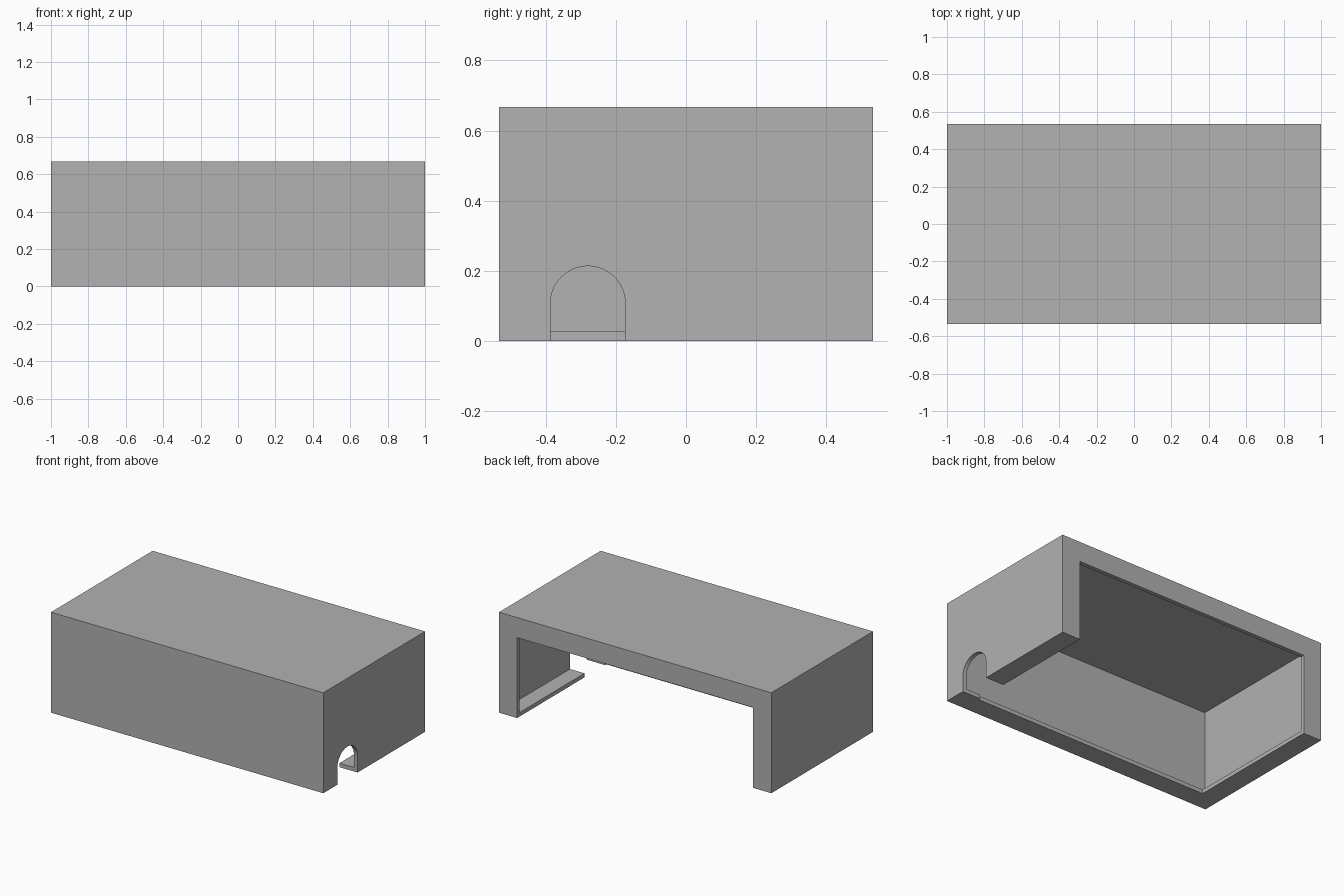
import bpy
import bmesh
import math

cube = bpy.data.objects.get("Cube")
if cube:
    bpy.data.objects.remove(cube, do_unlink=True)

# Main dimensions
LENGTH, DEPTH, HEIGHT = 2.0, 1.0667, 0.6667
WALL = 0.0267    # shell thickness
LIP = 0.1333     # width of the rim around the openings
ARCH_R, ARCH_Y = 0.1067, -0.28

grey = bpy.data.materials.new("plain grey")
grey.use_nodes = True
COLOUR = (0.445, 0.445, 0.445, 1.0)
grey.diffuse_color = COLOUR
grey.node_tree.nodes["Principled BSDF"].inputs["Base Color"].default_value = COLOUR


def prism(name, profile, x0, x1):
    """Extrude a y-z outline along x."""
    bm = bmesh.new()
    face = bm.faces.new([bm.verts.new((x0, y, z)) for y, z in profile])
    ext = bmesh.ops.extrude_face_region(bm, geom=[face])
    moved = [v for v in ext["geom"] if isinstance(v, bmesh.types.BMVert)]
    bmesh.ops.translate(bm, vec=(x1 - x0, 0, 0), verts=moved)
    bmesh.ops.recalc_face_normals(bm, faces=bm.faces)
    mesh = bpy.data.meshes.new(name)
    bm.to_mesh(mesh)
    bm.free()
    mesh.materials.append(grey)
    obj = bpy.data.objects.new(name, mesh)
    bpy.context.collection.objects.link(obj)
    return obj


def box(name, half_x, y0, y1, z0, z1):
    return prism(name, [(y0, z0), (y1, z0), (y1, z1), (y0, z1)], -half_x, half_x)


def cut(target, cutter):
    """Subtract the cutter from the target and discard it."""
    cutter.hide_render = True
    mod = target.modifiers.new(cutter.name, "BOOLEAN")
    mod.operation = "DIFFERENCE"
    mod.solver = "EXACT"
    mod.object = cutter
    bpy.context.view_layer.objects.active = target
    bpy.ops.object.modifier_apply(modifier=mod.name)
    bpy.data.objects.remove(cutter, do_unlink=True)


hx, hy = LENGTH / 2, DEPTH / 2
cover = box("cover_shell", hx, -hy, hy, 0, HEIGHT)

# Opening through the underside and back, leaving a rim
cut(cover, box("opening_cutter", hx - LIP, LIP - hy, hy + 0.2, -0.2, HEIGHT - LIP))

# Hollow interior behind the rim
cut(cover, box("cavity_cutter", hx - WALL, WALL - hy, hy - WALL, WALL, HEIGHT - WALL))

# Arched cable hole through one end wall and its rim
STEPS = 32
arch = [(ARCH_Y + ARCH_R * math.cos(math.pi * i / STEPS),
         ARCH_R + ARCH_R * math.sin(math.pi * i / STEPS)) for i in range(STEPS + 1)]
arch += [(ARCH_Y - ARCH_R, -0.1), (ARCH_Y + ARCH_R, -0.1)]
cut(cover, prism("arch_cutter", arch, hx - LIP - 0.05, hx + 0.1))

bpy.ops.object.select_all(action="DESELECT")
cover.select_set(True)
bpy.context.view_layer.objects.active = cover
bpy.ops.object.shade_smooth_by_angle(angle=math.radians(30))
